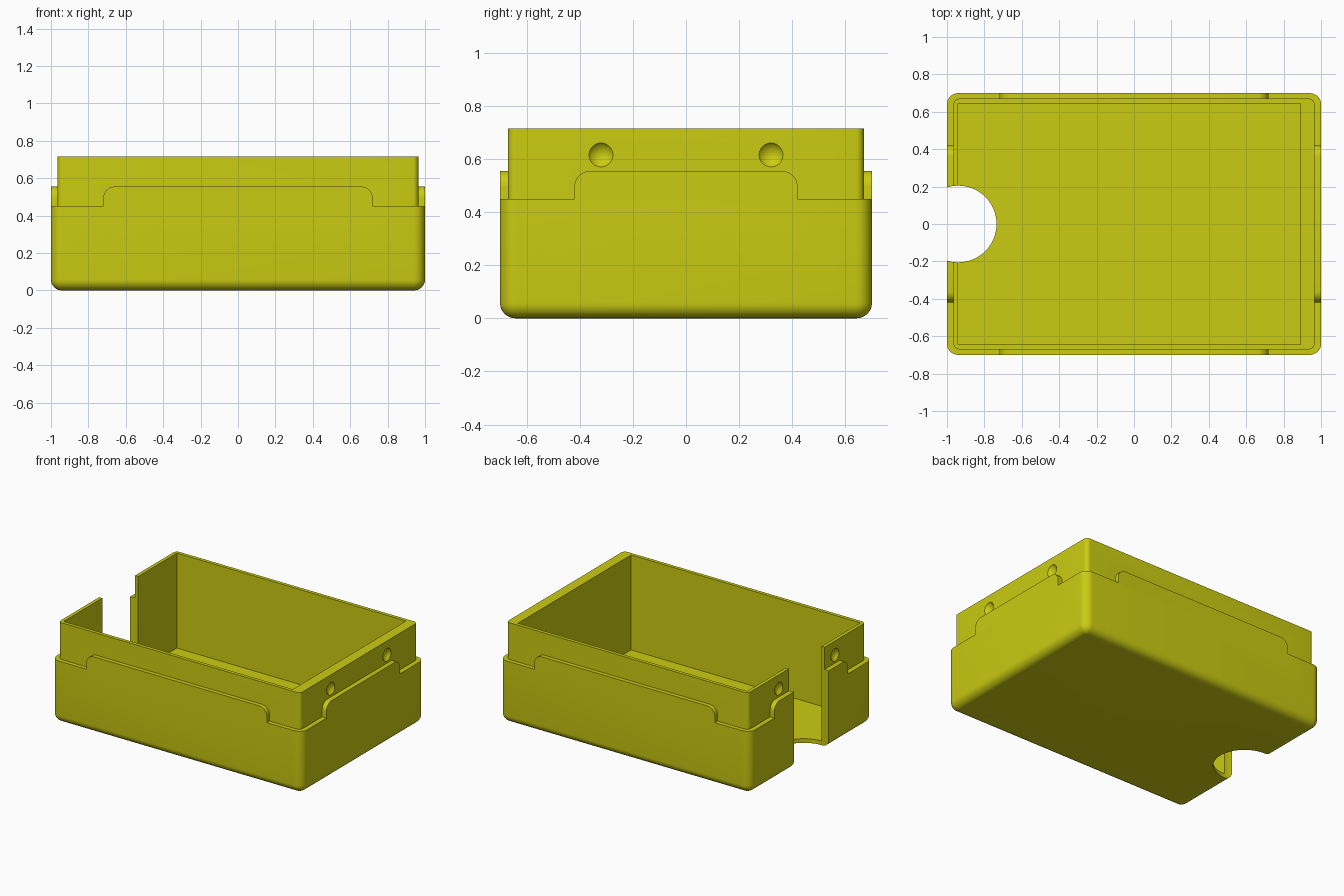
import bpy, bmesh, math
from mathutils import Matrix, Vector

if "Cube" in bpy.data.objects:
    bpy.data.objects.remove(bpy.data.objects["Cube"])


def finish(bm, name):
    bmesh.ops.recalc_face_normals(bm, faces=bm.faces)
    me = bpy.data.meshes.new(name)
    bm.to_mesh(me)
    bm.free()
    ob = bpy.data.objects.new(name, me)
    bpy.context.collection.objects.link(ob)
    return ob


def block(name, x0, x1, y0, y1, z0, z1, corner=0, bottom=0):
    """Box with optional rounded upright edges and rounded bottom rim."""
    bm = bmesh.new()
    bmesh.ops.create_cube(bm, size=1)
    for v in bm.verts:
        v.co = Vector((x1 if v.co.x > 0 else x0,
                       y1 if v.co.y > 0 else y0,
                       z1 if v.co.z > 0 else z0))
    if corner:
        edges = [e for e in bm.edges if abs(e.verts[0].co.z - e.verts[1].co.z) > 0.01]
        bmesh.ops.bevel(bm, geom=edges, offset=corner, segments=8,
                        profile=0.5, affect='EDGES')
    if bottom:
        edges = [e for e in bm.edges if all(abs(v.co.z - z0) < 1e-5 for v in e.verts)]
        bmesh.ops.bevel(bm, geom=edges, offset=bottom, segments=8,
                        profile=0.5, affect='EDGES')
    return finish(bm, name)


def tab(name, half, outer, inner, angle):
    """Raised lip with rounded shoulders, standing on the ledge."""
    r, foot, top, low = 0.06, 0.45, 0.555, 0.40
    pts = [(-half, low), (half, low)]
    for i in range(9):
        a = math.pi / 2 * i / 8
        pts.append((half - r + r * math.cos(a), top - r + r * math.sin(a)))
    pts += [(-x, z) for x, z in reversed(pts[2:])]
    bm = bmesh.new()
    face = bm.faces.new([bm.verts.new((x, -outer, z)) for x, z in pts])
    ext = bmesh.ops.extrude_face_region(bm, geom=[face])
    bmesh.ops.translate(bm, vec=(0, outer - inner, 0),
                        verts=[v for v in ext["geom"] if isinstance(v, bmesh.types.BMVert)])
    bm.transform(Matrix.Rotation(angle, 4, 'Z'))
    return finish(bm, name)


def combine(target, other, operation):
    mod = target.modifiers.new(operation.lower(), 'BOOLEAN')
    mod.operation, mod.solver, mod.object = operation, 'EXACT', other
    bpy.context.view_layer.objects.active = target
    bpy.ops.object.modifier_apply(modifier=mod.name)
    bpy.data.objects.remove(other, do_unlink=True)


# Outer shell with a ledge, and the narrower sleeve rising from it
tray = block("tray", -1, 1, -0.7, 0.7, 0, 0.45, 0.06, 0.058)
combine(tray, block("sleeve", -0.965, 0.965, -0.67, 0.67, 0.2, 0.715, 0.03), 'UNION')

# Raised lips on all four sides
for half, outer, inner, angle in ((0.72, 0.7, 0.65, 0), (0.72, 0.7, 0.65, math.pi),
                                  (0.42, 1.0, 0.945, math.pi / 2),
                                  (0.42, 1.0, 0.945, -math.pi / 2)):
    combine(tray, tab("lip", half, outer, inner, angle), 'UNION')

# Cavity with a thin floor
combine(tray, block("cavity", -0.94, 0.89, -0.645, 0.645, 0.03, 1.0), 'DIFFERENCE')

# Round finger slot through the left end
bm = bmesh.new()
bmesh.ops.create_cone(bm, cap_ends=True, segments=64, radius1=0.205, radius2=0.205, depth=4,
                      matrix=Matrix.Translation((-0.94, 0, 0)))
combine(tray, finish(bm, "finger_slot"), 'DIFFERENCE')

# Shallow snap dimples on both ends
radius, depth = 0.045, 0.022
ball = (radius ** 2 + depth ** 2) / (2 * depth)
for sx in (-1, 1):
    for y in (-0.32, 0.32):
        bm = bmesh.new()
        bmesh.ops.create_uvsphere(
            bm, u_segments=40, v_segments=32, radius=ball,
            matrix=Matrix.Translation((sx * (0.965 - depth + ball), y, 0.615))
            @ Matrix.Rotation(math.pi / 2, 4, 'Y'))
        combine(tray, finish(bm, "dimple"), 'DIFFERENCE')

# Single flat colour
yellow = bpy.data.materials.new("yellow_plastic")
yellow.diffuse_color = (0.60, 0.60, 0.006, 1)
yellow.use_nodes = True
yellow.node_tree.nodes["Principled BSDF"].inputs["Base Color"].default_value = yellow.diffuse_color
tray.data.materials.clear()
tray.data.materials.append(yellow)
for p in tray.data.polygons:
    p.material_index = 0

bpy.ops.object.select_all(action='DESELECT')
tray.select_set(True)
bpy.context.view_layer.objects.active = tray
bpy.ops.object.shade_smooth_by_angle(angle=math.radians(30))
